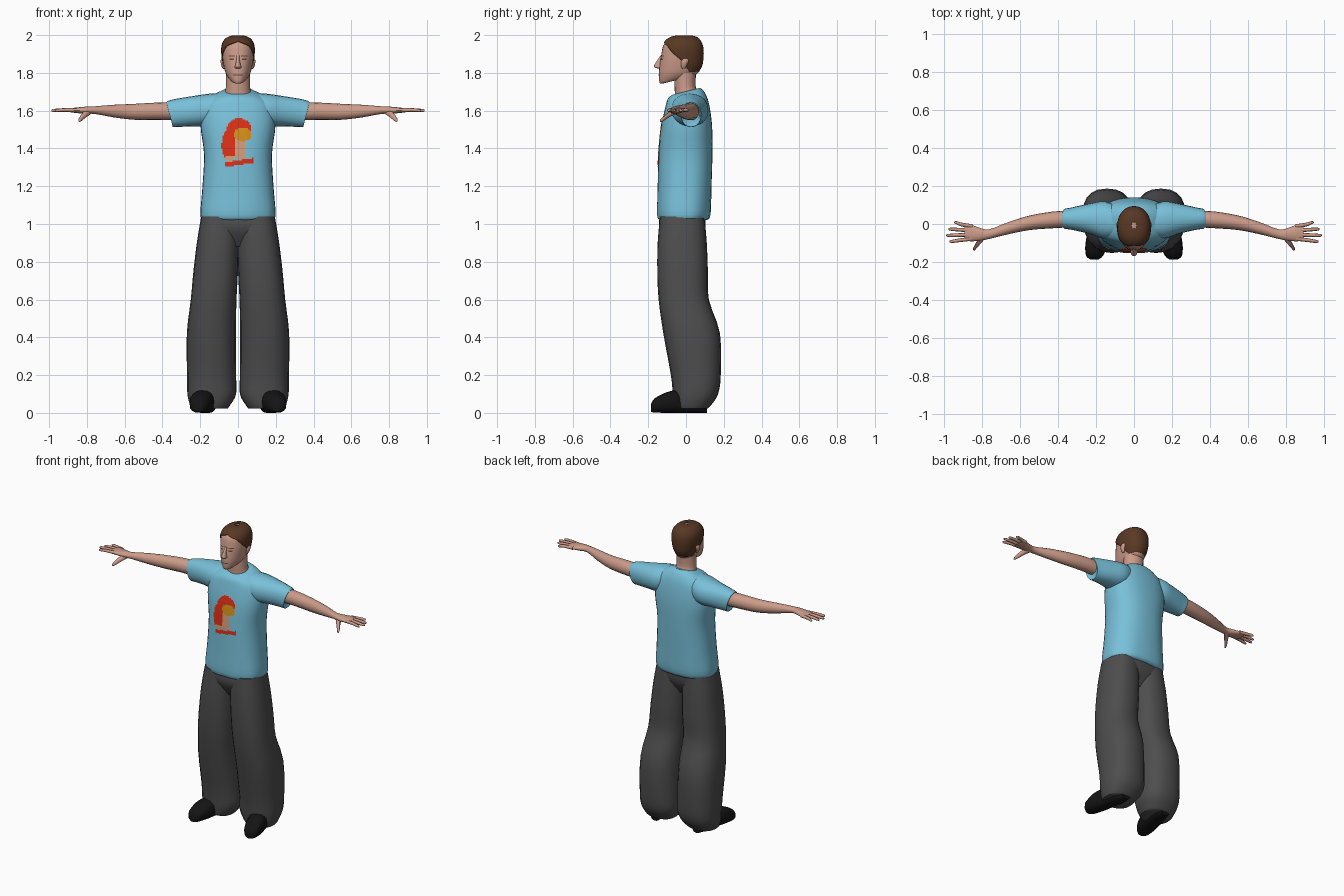
import bpy, bmesh, math
from mathutils import Vector
from mathutils.bvhtree import BVHTree

if "Cube" in bpy.data.objects:
    bpy.data.objects.remove(bpy.data.objects["Cube"])


def material(name, rgb):
    m = bpy.data.materials.new(name)
    m.diffuse_color = (*rgb, 1)
    m.use_nodes = True
    m.node_tree.nodes["Principled BSDF"].inputs["Base Color"].default_value = m.diffuse_color
    return m


SHIRT = material("shirt blue", (0.19, 0.53, 0.70))
TROUSER = material("trouser grey", (0.075, 0.075, 0.075))
SHOE = material("shoe black", (0.007, 0.007, 0.007))
SKIN = material("skin", (0.60, 0.33, 0.25))
HAIR = material("hair brown", (0.10, 0.04, 0.018))
RED = material("print red", (0.72, 0.03, 0.008))
ORANGE = material("print orange", (0.68, 0.28, 0.01))
PALE = material("print pale", (0.66, 0.34, 0.20))
DARK = material("feature brown", (0.13, 0.06, 0.045))


def finish(name, bm, mats, mirror=False, angle=50):
    me = bpy.data.meshes.new(name)
    bm.to_mesh(me)
    bm.free()
    ob = bpy.data.objects.new(name, me)
    bpy.context.collection.objects.link(ob)
    for m in mats:
        me.materials.append(m)
    if mirror:
        ob.modifiers.new("mirror", 'MIRROR')
    bpy.ops.object.select_all(action='DESELECT')
    bpy.context.view_layer.objects.active = ob
    ob.select_set(True)
    bpy.ops.object.shade_smooth_by_angle(angle=math.radians(angle))
    return ob


def smooth_rows(rows, sub):
    """Catmull-Rom interpolation of the section table."""
    out = []
    for i in range(len(rows) - 1):
        p0, p1, p2 = rows[max(i - 1, 0)], rows[i], rows[i + 1]
        p3 = rows[min(i + 2, len(rows) - 1)]
        for s in range(sub):
            t = s / sub
            out.append([0.5 * (2*b + (c - a)*t + (2*a - 5*b + 4*c - d)*t*t + (3*b - a - 3*c + d)*t**3)
                        for a, b, c, d in zip(p0, p1, p2, p3)])
    return out + [list(rows[-1])]


def loft(name, axis, rows, mat, n=20, sub=3, power=2.0, mirror=False, gap=None, warp=None):
    """Rows: position on axis, two centre coordinates, two radii, slant.
    gap(t) leaves an opening of that half angle at the front."""
    bm = bmesh.new()
    rings = []
    for t, a, b, ra, rb, sl in smooth_rows([tuple(r) + (0,) * (6 - len(r)) for r in rows], sub):
        h = gap(t) if gap else 0
        ring = []
        for i in range(n + 1 if gap else n):
            ang = -math.pi / 2 + h + (2 * math.pi - 2 * h) * i / n
            c, s = math.cos(ang), math.sin(ang)
            u = math.copysign(abs(c) ** (2 / power), c) * ra
            v = math.copysign(abs(s) ** (2 / power), s) * rb
            w = t + sl * v
            p = {'z': (a + u, b + v, w), 'x': (w, a + u, b + v), 'y': (a + u, w, b + v)}[axis]
            ring.append(bm.verts.new(warp(Vector(p)) if warp else p))
        rings.append(ring)
    for r0, r1 in zip(rings, rings[1:]):
        for i in range(n):
            j = i + 1 if gap else (i + 1) % n
            bm.faces.new((r0[i], r0[j], r1[j], r1[i]))
    if gap:
        bmesh.ops.remove_doubles(bm, verts=bm.verts, dist=1e-4)
    else:
        bm.faces.new(rings[0])
        bm.faces.new(rings[-1])
    bmesh.ops.recalc_face_normals(bm, faces=bm.faces)
    return finish(name, bm, [mat], mirror)


def front_plate(name, target, box, cells, rule, mats, lift=0.003, mirror=False):
    """Thin sheet laid on the front of target; rule(x, z) gives a material index or None."""
    me = target.data
    tree = BVHTree.FromPolygons([v.co for v in me.vertices], [p.vertices[:] for p in me.polygons])
    x0, x1, z0, z1 = box
    nx, nz = cells
    bm = bmesh.new()
    cache = {}

    def vert(i, k):
        if (i, k) not in cache:
            x, z = x0 + (x1 - x0) * i / nx, z0 + (z1 - z0) * k / nz
            hit = tree.ray_cast(Vector((x, -1, z)), Vector((0, 1, 0)))[0]
            cache[i, k] = bm.verts.new((x, (hit.y if hit else 0) - lift, z))
        return cache[i, k]

    for i in range(nx):
        for k in range(nz):
            m = rule(x0 + (x1 - x0) * (i + .5) / nx, z0 + (z1 - z0) * (k + .5) / nz)
            if m is not None:
                f = bm.faces.new((vert(i, k), vert(i + 1, k), vert(i + 1, k + 1), vert(i, k + 1)))
                f.material_index = m
    return finish(name, bm, mats, mirror)


# Shirt body with gathered folds near the hem
def hem_folds(p):
    k = max(0, (1.2 - p.z) / 0.18) * 0.022
    f = 1 - k * (0.5 + 0.5 * math.cos(9 * math.atan2(p.y, p.x) + 4.5 * math.pi))
    return Vector((p.x * f, p.y * f, p.z))


body = [(1.02, -.14, .11, .185, 0), (1.05, -.155, .13, .202, 0), (1.2, -.15, .135, .188, 0),
        (1.37, -.145, .14, .180, 0), (1.52, -.13, .138, .198, 0), (1.63, -.108, .122, .185, .05),
        (1.68, -.095, .10, .13, .15), (1.702, -.075, .075, .082, .25)]
shirt = loft("shirt_body", 'z', [(z, 0, (f + b) / 2, w, (b - f) / 2, s) for z, f, b, w, s in body],
             SHIRT, n=36, sub=4, power=2.4, warp=hem_folds)

# Sleeves, with the cuff turned inward
loft("sleeve", 'x', [(.06, .01, 1.625, .07, .07), (.15, .02, 1.605, .098, .085), (.24, .028, 1.597, .078, .08),
                     (.33, .028, 1.587, .058, .073, .15), (.362, .027, 1.58, .053, .066, .25),
                     (.355, .027, 1.582, .045, .05, .25)], SHIRT, power=2.2, mirror=True)

# Arms, hands, fingers, thumbs
loft("arm", 'x', [(.30, .028, 1.595, .044, .047), (.42, .022, 1.597, .044, .046), (.55, .006, 1.594, .038, .042),
                  (.66, -.022, 1.598, .032, .033), (.76, -.053, 1.603, .025, .020), (.81, -.054, 1.602, .034, .019),
                  (.86, -.047, 1.602, .044, .014), (.89, -.045, 1.602, .040, .010)], SKIN, n=16, mirror=True)
for i, (x, y0, y1) in enumerate([(.945, -.012, .008), (.975, -.034, -.027), (.987, -.056, -.060), (.970, -.077, -.092)]):
    loft(f"finger_{i + 1}", 'x', [(.85, y0, 1.602, .011, .011), (.91, (y0 + y1) / 2, 1.604, .010, .010),
                                  (x - .01, y1, 1.601, .008, .008), (x, y1, 1.60, .003, .003)],
         SKIN, n=8, sub=2, mirror=True)
loft("thumb", 'y', [(-.05, .785, 1.598, .025, .014), (-.09, .81, 1.58, .016, .015),
                    (-.125, .835, 1.553, .010, .011), (-.138, .84, 1.545, .004, .005)], SKIN, n=8, sub=2, mirror=True)

# Trousers
loft("hips", 'z', [(.88, 0, -.02, .11, .07), (.95, 0, -.02, .17, .112), (1.0, 0, -.02, .196, .124),
                   (1.06, 0, -.015, .185, .118)], TROUSER, n=28, power=2.5)
loft("trouser_leg", 'z', [(.022, .15, .03, .095, .085), (.045, .147, .036, .108, .1), (.1, .139, .05, .129, .12),
                          (.2, .14, .052, .13, .132), (.42, .141, .03, .13, .15), (.6, .129, -.012, .121, .133),
                          (.75, .118, -.018, .118, .134), (.9, .107, -.02, .111, .13),
                          (1.04, .095, -.02, .100, .118)], TROUSER, n=20, sub=3, power=2.4, mirror=True)

# Shoes
loft("shoe", 'y', [(-.186, .208, .026, .022, .02), (-.165, .207, .04, .046, .038), (-.1, .195, .055, .06, .055),
                   (-.03, .18, .06, .058, .06), (.05, .165, .045, .05, .045), (.11, .155, .03, .03, .03)],
     SHOE, n=16, power=2.6, mirror=True)

# Neck and head
loft("neck", 'z', [(1.655, 0, .005, .078, .082, .2), (1.69, 0, .002, .070, .062, .2), (1.73, 0, -.005, .064, .056),
                   (1.80, 0, -.005, .064, .058)], SKIN)
skull = [(1.757, -.12, -.02, .018, .25), (1.764, -.139, .035, .040, .2), (1.795, -.143, .065, .064, .07),
         (1.84, -.140, .083, .076, 0), (1.90, -.130, .089, .084, 0), (1.945, -.120, .083, .081, 0),
         (1.975, -.095, .066, .064, 0), (1.990, -.062, .040, .036, 0), (1.994, -.02, .005, .008, 0)]


def skull_rows(grow, start=0, lift=0.0):
    return [(z + lift, 0, (f + b) / 2, w + grow, (b - f) / 2 + grow, s) for z, f, b, w, s in skull[start:]]


head = loft("head", 'z', skull_rows(0), SKIN, n=32, sub=4, power=2.15)


# Hair shell, following the hairline around the face
def hairline(z):
    pts = [(1.79, 2.2), (1.84, 1.75), (1.875, 1.5), (1.91, 1.1), (1.945, .75), (1.968, .0), (2.1, 0)]
    for (za, a), (zb, b) in zip(pts, pts[1:]):
        if z <= zb:
            return a + (b - a) * max(0, z - za) / (zb - za)
    return 0


hair = loft("hair", 'z', skull_rows(.005, 2, .005), HAIR, n=32, sub=5, power=2.15, gap=hairline)
hair.modifiers.new("thickness", 'SOLIDIFY').thickness = 0.006

# Nose and ears
loft("nose", 'z', [(1.822, 0, -.138, .010, .008), (1.830, 0, -.146, .018, .021), (1.842, 0, -.146, .014, .022),
                   (1.868, 0, -.138, .009, .013), (1.892, 0, -.130, .008, .005)], SKIN, n=12)
loft("ear", 'z', [(1.820, .074, -.012, .005, .007), (1.835, .079, -.012, .009, .014), (1.862, .083, -.006, .010, .02),
                  (1.875, .082, -.004, .005, .012)], SKIN, n=10, mirror=True)

# Eyes, brows and mouth
for name, box in [("eye", (.020, .044, 1.868, 1.876)), ("brow", (.016, .050, 1.887, 1.892))]:
    front_plate(name, head, box, (4, 1), lambda x, z: 0, [DARK], mirror=True)
front_plate("mouth", head, (-.026, .026, 1.786, 1.792), (6, 1), lambda x, z: 0, [DARK])


# Chest print: simple coloured patches
def inside(x, z, cx, cz, rx, rz):
    return ((x - cx) / rx) ** 2 + ((z - cz) / rz) ** 2 < 1


def print_rule(x, z):
    if inside(x, z, .025, 1.475, .046, .035):
        return 1
    if -.012 < x < .035 and 1.345 < z < 1.45:
        return 2
    if inside(x, z, .005, 1.495, .065, .066) and z > 1.47:
        return 0
    if inside(x, z, -.045, 1.415, .042, .085):
        return 2 if x > -.07 and z < 1.36 else 0
    if abs(z - 1.325 - .15 * x) < .012 and -.07 < x < .085:
        return 0
    return None


front_plate("chest_print", shirt, (-.09, .09, 1.29, 1.57), (24, 36), print_rule, [RED, ORANGE, PALE])
